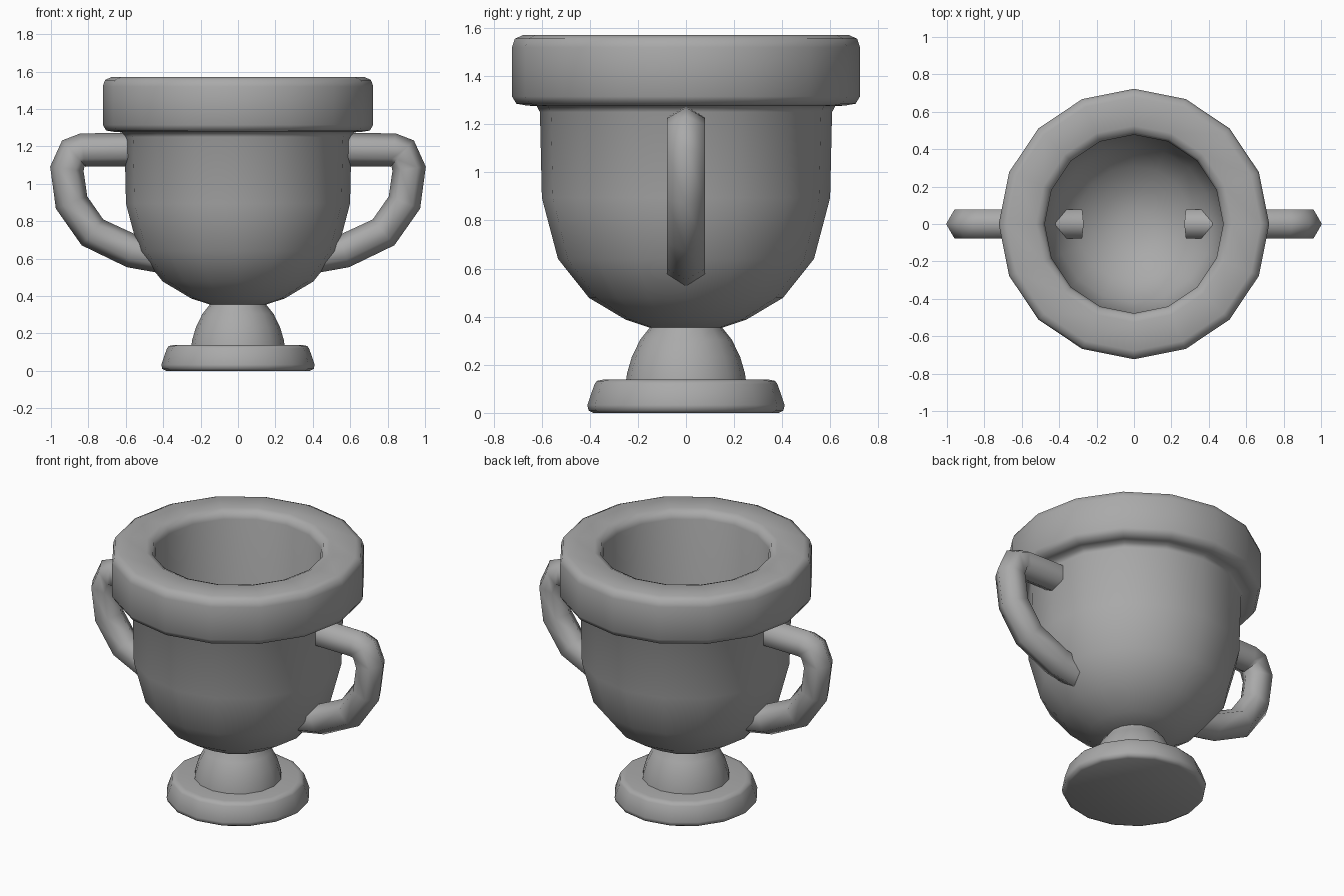
import bpy, math
from mathutils import Vector

old = bpy.data.objects.get("Cube")
if old:
    bpy.data.objects.remove(old, do_unlink=True)

grey = bpy.data.materials.new("plain grey")
grey.use_nodes = True
colour = (0.4, 0.4, 0.4, 1)
grey.diffuse_color = colour
grey.node_tree.nodes["Principled BSDF"].inputs["Base Color"].default_value = colour

SIDES = 16


def make_object(name, verts, faces, angle):
    mesh = bpy.data.meshes.new(name)
    mesh.from_pydata(verts, [], faces)
    mesh.materials.append(grey)
    obj = bpy.data.objects.new(name, mesh)
    bpy.context.collection.objects.link(obj)
    bpy.ops.object.select_all(action='DESELECT')
    obj.select_set(True)
    bpy.context.view_layer.objects.active = obj
    bpy.ops.object.mode_set(mode='EDIT')
    bpy.ops.mesh.select_all(action='SELECT')
    bpy.ops.mesh.normals_make_consistent(inside=False)
    bpy.ops.object.mode_set(mode='OBJECT')
    bpy.ops.object.shade_smooth_by_angle(angle=math.radians(angle))
    return obj


def skin(rings, n):
    """Quads between successive rings, with a cap at each end."""
    verts = [v for ring in rings for v in ring]
    faces = [(r * n + i, r * n + (i + 1) % n,
              (r + 1) * n + (i + 1) % n, (r + 1) * n + i)
             for r in range(len(rings) - 1) for i in range(n)]
    faces += [tuple(range(n)), tuple(range(len(verts) - n, len(verts)))]
    return verts, faces


def lathe(name, profile, angle=65):
    turn = [2 * math.pi * i / SIDES for i in range(SIDES)]
    rings = [[(r * math.cos(a), r * math.sin(a), z) for a in turn]
             for r, z in profile]
    return make_object(name, *skin(rings, SIDES), angle)


def handle(name, side, path, radius=0.09, n=6):
    # Hexagonal tube in the xz plane, mitred at each bend
    pts = [Vector((side * x, 0, z)) for x, z in path]
    rings = []
    for k, p in enumerate(pts):
        before = (p - pts[k - 1]).normalized() if k else Vector()
        after = (pts[k + 1] - p).normalized() if k < len(pts) - 1 else Vector()
        along = (before + after).normalized()
        across = along.cross(Vector((0, 1, 0)))
        rings.append([p + radius * (across * math.cos(a) + Vector((0, math.sin(a), 0)))
                      for a in (2 * math.pi * i / n for i in range(n))])
    return make_object(name, *skin(rings, n), 65)


# Foot: flared plate and stem
lathe("foot", [(0.385, 0), (0.405, 0.01), (0.41, 0.033), (0.38, 0.12),
               (0.37, 0.133), (0.345, 0.138), (0.2, 0.138)])
lathe("stem", [(0.25, 0.13), (0.245, 0.165), (0.225, 0.233), (0.19, 0.305),
               (0.15, 0.355), (0.14, 0.4)])

# Bowl: outer wall up to the thick rounded rim, then down the inside
lathe("bowl", [(0.1, 0.352), (0.15, 0.354), (0.25, 0.387), (0.403, 0.478),
               (0.532, 0.64), (0.599, 0.894), (0.607, 1.25), (0.62, 1.275),
               (0.66, 1.277), (0.705, 1.285), (0.723, 1.315),
               (0.723, 1.52), (0.711, 1.555), (0.678, 1.57),
               (0.525, 1.57), (0.49, 1.555), (0.477, 1.52),
               (0.477, 0.9), (0.42, 0.7), (0.31, 0.575), (0.18, 0.5),
               (0.08, 0.47)])

# Two matching handles whose lower ends reach inside the bowl
path = [(0.52, 1.184), (0.83, 1.18), (0.88, 1.165), (0.915, 1.08),
        (0.89, 0.9), (0.778, 0.74), (0.567, 0.64), (0.285, 0.59)]
for label, side in (("left", 1), ("right", -1)):
    handle(label + "_handle", side, path)
